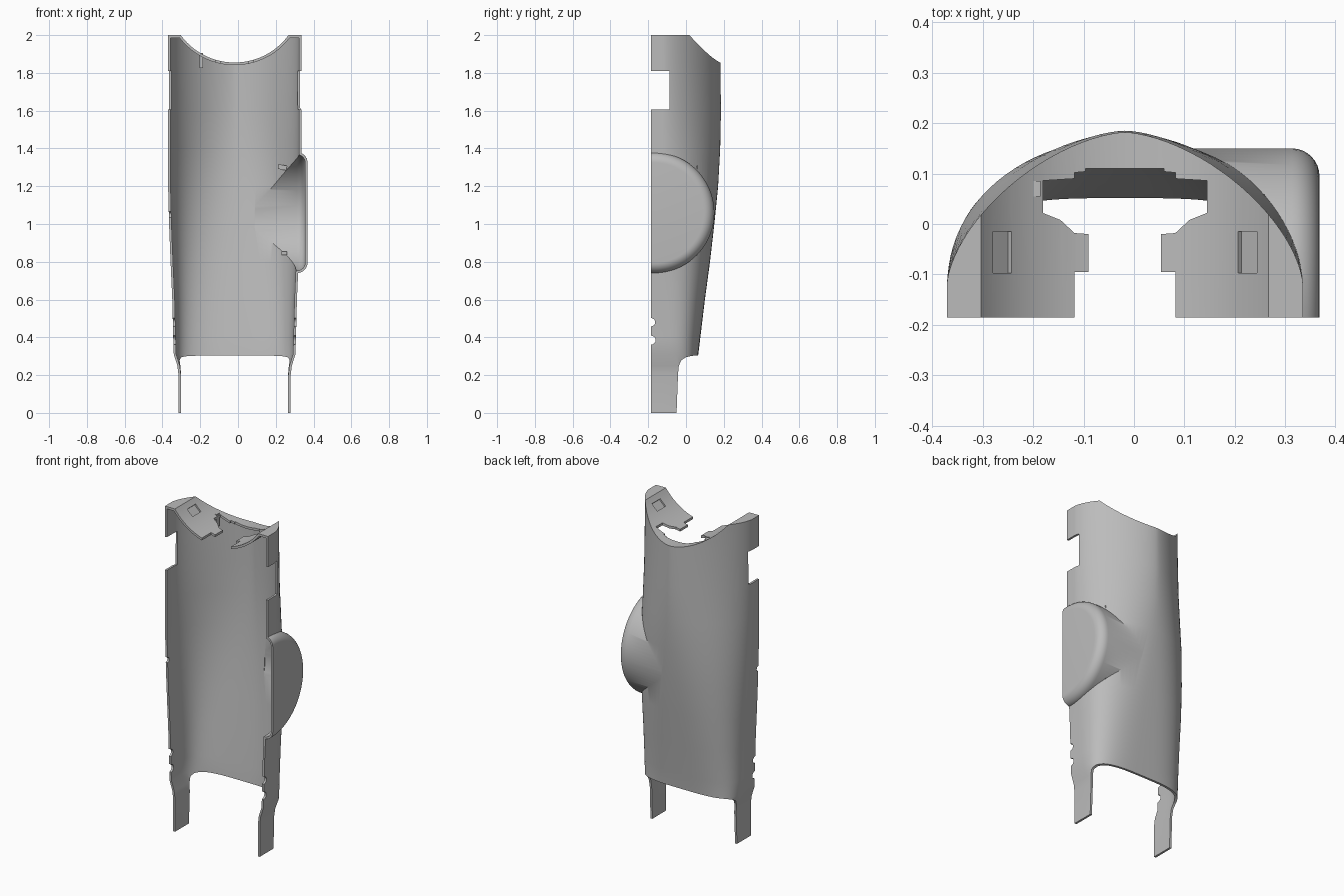
import bpy, bmesh, math
from mathutils import Matrix

if "Cube" in bpy.data.objects:
    bpy.data.objects.remove(bpy.data.objects["Cube"], do_unlink=True)

CX = -0.018        # middle of the arch
BASE = -0.12       # depth where the arch starts
FRONT = -0.185     # open front edge
WALL = 0.013

grey = bpy.data.materials.new("plain grey")
grey.use_nodes = True
grey.diffuse_color = (0.5, 0.5, 0.5, 1)
grey.node_tree.nodes["Principled BSDF"].inputs["Base Color"].default_value = (0.5, 0.5, 0.5, 1)


def finish(name, bm):
    bmesh.ops.recalc_face_normals(bm, faces=bm.faces)
    mesh = bpy.data.meshes.new(name)
    bm.to_mesh(mesh)
    bm.free()
    mesh.materials.append(grey)
    ob = bpy.data.objects.new(name, mesh)
    bpy.context.collection.objects.link(ob)
    return ob


def skin(name, rings):
    """Closed solid through a list of equal rings of points."""
    bm = bmesh.new()
    loops = [[bm.verts.new(p) for p in r] for r in rings]
    n = len(loops[0])
    for a, b in zip(loops, loops[1:]):
        for i in range(n):
            j = (i + 1) % n
            bm.faces.new((a[i], a[j], b[j], b[i]))
    bm.faces.new(loops[0])
    bm.faces.new(loops[-1])
    return finish(name, bm)


def prism(name, pts, axis, lo, hi):
    """Extrude a 2D outline along x, y or z."""
    def place(p, d):
        return {"x": (d, p[0], p[1]), "y": (p[0], d, p[1]), "z": (p[0], p[1], d)}[axis]
    return skin(name, [[place(p, d) for p in pts] for d in (lo, hi)])


def rect(a0, b0, a1, b1):
    return [(a0, b0), (a1, b0), (a1, b1), (a0, b1)]


def block(name, loc, size, tilt=0):
    bm = bmesh.new()
    m = Matrix.Translation(loc) @ Matrix.Rotation(tilt, 4, "Y") @ Matrix.Diagonal((*size, 1))
    bmesh.ops.create_cube(bm, size=1, matrix=m)
    return finish(name, bm)


def boolean(target, tool, op="DIFFERENCE"):
    mod = target.modifiers.new("cut", "BOOLEAN")
    mod.operation, mod.solver, mod.object = op, "EXACT", tool
    bpy.context.view_layer.objects.active = target
    bpy.ops.object.modifier_apply(modifier=mod.name)
    bpy.data.objects.remove(tool, do_unlink=True)


# Arch sections: height, half width, back depth, squareness
SECTIONS = [(-0.1, .297, .06, 5), (.2, .297, .06, 5), (.25, .303, .06, 4.5),
            (.31, .322, .065, 3.5), (.4, .325, .076, 3.2), (.6, .330, .10, 2.9),
            (.8, .339, .127, 2.6), (1.0, .347, .15, 2.3), (1.2, .352, .17, 2.05),
            (1.4, .353, .181, 1.8), (1.6, .353, .185, 1.65), (1.85, .353, .182, 1.6),
            (2.1, .353, .18, 1.6)]


def arch(name, inset, front, extra):
    rings = []
    for z, a, back, p in SECTIONS:
        a, b = a - inset, back - BASE - inset
        ring = [(CX + a, front, z)]
        for i in range(49):
            t = math.pi * i / 48
            c, s = math.cos(t), max(math.sin(t), 0)
            ring.append((CX + math.copysign(abs(c) ** (2 / p), c) * a, BASE + s ** (2 / p) * b, z))
        ring.append((CX - a, front, z))
        rings.append(ring)
    rings[0] = [(x, y, z - extra) for x, y, z in rings[0]]
    rings[-1] = [(x, y, z + extra) for x, y, z in rings[-1]]
    return skin(name, rings)


def pad(name, start, end, radius, fillet):
    """Round drum along x with a softened outer edge."""
    prof = [(start, radius)]
    for i in range(9):
        t = math.pi / 2 * i / 8
        prof.append((end - fillet + fillet * math.sin(t), radius - fillet + fillet * math.cos(t)))
    return skin(name, [[(x, -0.17 + r * math.cos(k * math.tau / 96), 1.06 + r * math.sin(k * math.tau / 96))
                        for k in range(96)] for x, r in prof])


def saddle(name, drop):
    """Everything above the dished top, lowered by drop."""
    r, mid = 0.353 + drop, 2.208
    flat = 2 - drop
    half = math.sqrt(r * r - (mid - flat) ** 2)
    lim = math.asin(half / r)
    pts = [(-0.7, 2.6), (-0.7, flat)]
    for i in range(41):
        t = -lim + 2 * lim * i / 40
        pts.append((CX + r * math.sin(t), mid - r * math.cos(t)))
    return prism(name, pts + [(0.7, flat), (0.7, 2.6)], "y", -0.6, 0.6)


# Outer body with side bulge, hollowed by a cavity that stops under the lid
shell = arch("shell", 0, -0.3, 0)
boolean(shell, pad("bulge", 0.05, 0.368, 0.32, 0.055), "UNION")
cavity = arch("cavity", WALL, -0.4, 0.1)
boolean(cavity, saddle("lid_underside", 0.014))
boolean(shell, cavity)
boolean(shell, pad("bulge_cavity", 0.09, 0.356, 0.308, 0.045))
boolean(shell, saddle("lid_top", 0))

# Opening in the lid, mirrored about the middle
half = [(.100, -.4), (.100, -.095), (.072, -.095), (.072, -.02), (.100, -.018),
        (.128, .008), (.163, .022), (.163, .086), (.100, .09), (.100, .102),
        (.078, .104), (.078, .11)]
outline = [(CX + x, y) for x, y in half] + [(CX - x, y) for x, y in reversed(half)]
boolean(shell, prism("lid_opening", outline, "z", 1.8, 2.3))

# Slanted pockets on both sides of the lid
for side in (-1, 1):
    boolean(shell, block("pocket", (CX + side * .244, -.056, 1.953), (.052, .082, .018), -side * .764))

# Lower edge, leaving two straight legs
boolean(shell, prism("lower_cut", [(-.05, -.4), (-.05, 0), (-.042, .21), (-.038, .25), (-.024, .279),
                                   (0, .295), (.03, .302), (.08, .305), (.4, .305), (.4, -.4)],
                     "x", -0.8, 0.8))
boolean(shell, prism("foot_cut", rect(-.6, -.6, .6, 0), "x", -0.8, 0.8))
boolean(shell, prism("front_cut", rect(-.6, -.6, FRONT, 2.6), "x", -0.8, 0.8))

# Side windows and small scallops on the front edges
boolean(shell, prism("window_cut", rect(-.4, 1.605, -.088, 1.81), "x", -0.8, 0.8))
for z, r, right in ((.385, .024, .8), (.48, .022, .8), (1.05, .016, 0)):
    ring = [(FRONT + r * math.cos(k * math.tau / 16), z + r * math.sin(k * math.tau / 16)) for k in range(16)]
    boolean(shell, prism("scallop", ring, "x", -0.8, right))

# Small pegs inside the bulge and a tab below the lid
block("upper_peg", (.235, .045, 1.3), (.045, .03, .025), .2)
block("lower_peg", (.245, .045, .845), (.03, .03, .02))
block("lid_tab", (-.195, .07, 1.865), (.02, .03, .08))

# Smooth shading with crisp edges
bpy.ops.object.select_all(action="DESELECT")
shell.select_set(True)
bpy.context.view_layer.objects.active = shell
bpy.ops.object.shade_smooth_by_angle(angle=math.radians(35))
